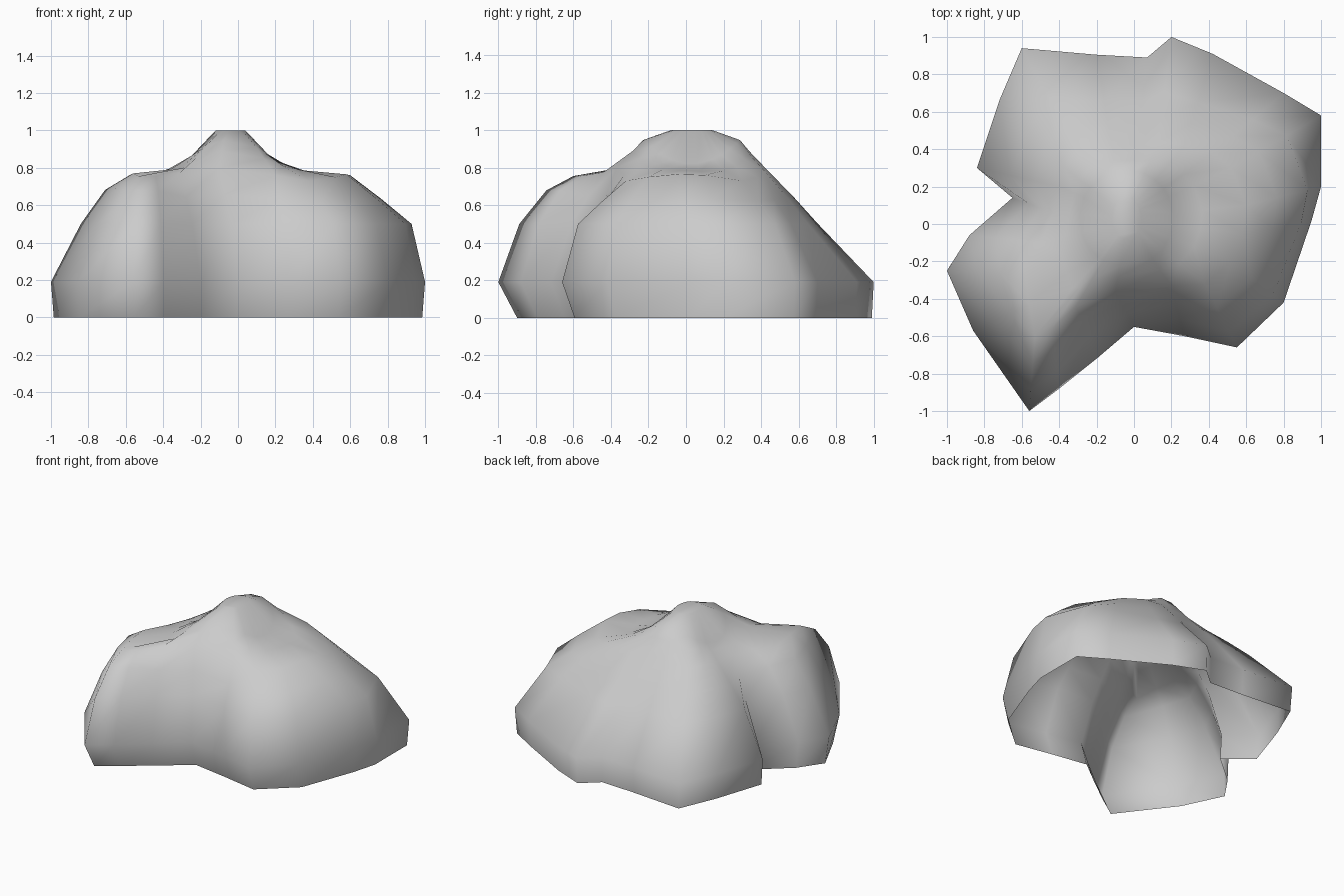
import bpy, bmesh, math

if "Cube" in bpy.data.objects:
    bpy.data.objects.remove(bpy.data.objects["Cube"])

# Each column around the rock: foot x, y; shoulder x, y, z; how far the waist leans in
columns = [
    (1, .2, .6, .1, .76, .18), (1, .58, .52, .3, .73, .38),
    (.8, .7, .42, .38, .75, .44), (.42, .91, .27, .42, .78, .53),
    (.2, 1, .13, .44, .78, .53), (.07, .89, .02, .42, .79, .5),
    (-.2, .905, -.12, .42, .78, .5), (-.6, .94, -.3, .4, .76, .5),
    (-.72, .66, -.37, .3, .77, .45), (-.84, .3, -.4, .2, .76, .4),
    (-.65, .14, -.43, .06, .76, .4), (-.88, -.06, -.5, -.1, .755, .35),
    (-1, -.25, -.58, -.27, .76, .38), (-.86, -.57, -.56, -.43, .77, .36),
    (-.56, -1, -.53, -.6, .755, .28), (-.4, -.88, -.44, -.56, .755, .3),
    (-.2, -.72, -.31, -.44, .775, .4), (0, -.55, -.1, -.37, .8, .4),
    (.27, -.6, .2, -.33, .76, .35), (.55, -.66, .38, -.32, .73, .25),
    (.8, -.42, .52, -.2, .75, .2), (.95, .02, .58, -.05, .765, .15),
]
PEAK_X, PEAK_Y = -.04, .03


def lerp(a, b, t):
    return a + (b - a) * t


def column_points(ox, oy, sx, sy, sz, lean):
    """Points of one column from the open base to the summit."""
    ang = math.atan2(sy - PEAK_Y, sx - PEAK_X)
    c, s = math.cos(ang), math.sin(ang)
    nx, ny, nz = PEAK_X + .25 * c, PEAK_Y + .26 * s, .82 + .13 * s * s
    front_left = ox < -.3 and oy < .1          # this lobe has a rounder brow
    brow = .7 if front_left else .52
    sag = max(0, math.hypot(sx - nx, sy - ny) - .2) * (.18 if front_left else .08)
    mx, my = lerp(ox, sx, lean), lerp(oy, sy, lean)
    return [
        (ox * .985, oy * (.9 if oy < 0 else .99), 0),
        (ox, oy, .19),
        (mx, my, .5),
        (lerp(mx, sx, .5), lerp(my, sy, .5), lerp(.5, sz, brow)),
        (sx, sy, sz),
        (lerp(sx, nx, .6), lerp(sy, ny, .6), lerp(sz, nz, .6) - sag),
        (nx, ny, nz),
        (PEAK_X + .08 * c, PEAK_Y + .11 * s, 1),
    ]


# Rock shell, open underneath
bm = bmesh.new()
grid = [[bm.verts.new(p) for p in column_points(*c)] for c in columns]
for i, a in enumerate(grid):
    b = grid[(i + 1) % len(grid)]
    for j in range(len(a) - 1):
        bm.faces.new((a[j], b[j], b[j + 1], a[j + 1]))
bm.faces.new([col[-1] for col in grid])

mesh = bpy.data.meshes.new("rock")
bm.to_mesh(mesh)
bm.free()
mesh.polygons.foreach_set("use_smooth", [True] * len(mesh.polygons))
rock = bpy.data.objects.new("rock", mesh)
bpy.context.collection.objects.link(rock)
